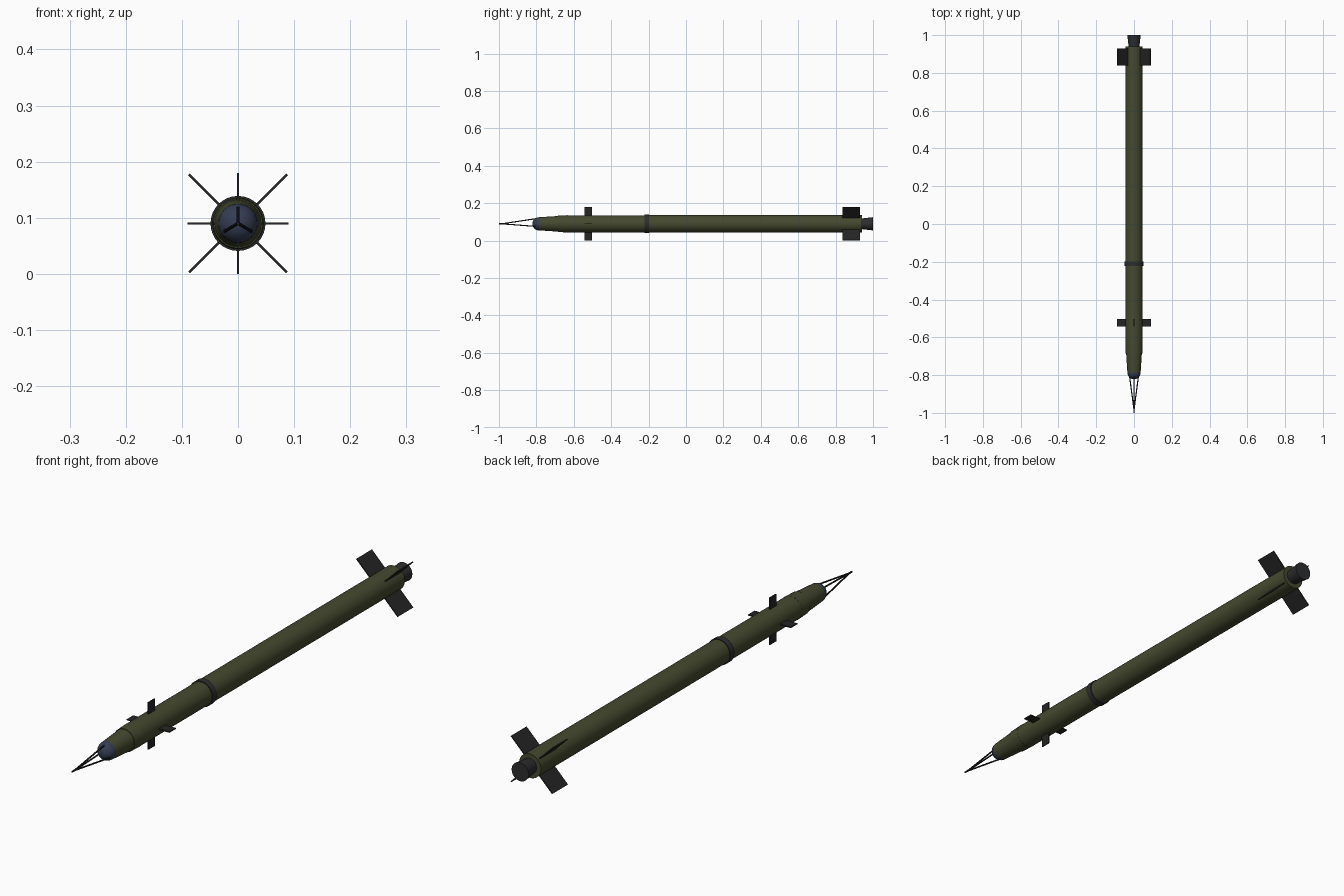
import bpy, bmesh, math
from mathutils import Vector, Matrix

if "Cube" in bpy.data.objects:
    bpy.data.objects.remove(bpy.data.objects["Cube"])

AXIS_Z = 0.09


def mat(name, rgb):
    m = bpy.data.materials.new(name)
    m.diffuse_color = (*rgb, 1)
    m.use_nodes = True
    m.node_tree.nodes["Principled BSDF"].inputs["Base Color"].default_value = m.diffuse_color
    return m


OLIVE = mat("olive paint", (0.060, 0.066, 0.028))
BLACK = mat("black metal", (0.018, 0.018, 0.018))
GREY = mat("dark grey", (0.026, 0.027, 0.029))
GLASS = mat("blue glass", (0.035, 0.046, 0.085))


def finish(bm, name, material, smooth=True):
    bmesh.ops.recalc_face_normals(bm, faces=bm.faces)
    me = bpy.data.meshes.new(name)
    bm.to_mesh(me)
    bm.free()
    me.materials.append(material)
    ob = bpy.data.objects.new(name, me)
    bpy.context.collection.objects.link(ob)
    if smooth:
        bpy.ops.object.select_all(action='DESELECT')
        ob.select_set(True)
        bpy.context.view_layer.objects.active = ob
        bpy.ops.object.shade_smooth_by_angle(angle=math.radians(30))
    return ob


def lathe(name, profile, material, sides=32):
    """Revolve (y, radius) points around the long axis."""
    bm = bmesh.new()
    vs = [bm.verts.new((r, y, AXIS_Z)) for y, r in profile]
    es = [bm.edges.new(p) for p in zip(vs, vs[1:])]
    bmesh.ops.spin(bm, geom=vs + es, cent=(0, 0, AXIS_Z), axis=(0, 1, 0),
                   angle=math.tau, steps=sides)
    bmesh.ops.remove_doubles(bm, verts=bm.verts, dist=1e-5)
    return finish(bm, name, material)


def fin(name, angle, y0, y1, r0, r1, thick, material):
    bm = bmesh.new()
    m = (Matrix.Translation((0, (y0 + y1) / 2, AXIS_Z)) @ Matrix.Rotation(angle, 4, 'Y')
         @ Matrix.Translation(((r0 + r1) / 2, 0, 0))
         @ Matrix.Diagonal((r1 - r0, y1 - y0, thick, 1)))
    bmesh.ops.create_cube(bm, size=1, matrix=m)
    return finish(bm, name, material, False)


def rod(name, a, b, ra, rb, material):
    a, b = Vector(a), Vector(b)
    bm = bmesh.new()
    m = Matrix.Translation((a + b) / 2) @ (b - a).to_track_quat('Z', 'Y').to_matrix().to_4x4()
    bmesh.ops.create_cone(bm, cap_ends=True, segments=8, radius1=ra, radius2=rb,
                          depth=(b - a).length, matrix=m)
    return finish(bm, name, material)


# Body sections
lathe("main_tube", [(-0.21, 0), (-0.21, 0.046), (0.94, 0.046), (0.94, 0)], OLIVE)
lathe("forward_tube", [(-0.636, 0), (-0.636, 0.0455), (-0.21, 0.0455), (-0.21, 0)], OLIVE)
lathe("front_collar", [(-0.685, 0), (-0.685, 0.044), (-0.634, 0.046), (-0.634, 0)], OLIVE)
lathe("nose_cone", [(-0.787, 0), (-0.787, 0.035), (-0.68, 0.042), (-0.68, 0)], OLIVE)
lathe("joint_ring", [(-0.222, 0.04), (-0.222, 0.049), (-0.198, 0.049), (-0.198, 0.04)], GREY)

# Glass dome at the nose
lathe("nose_dome", [(-0.787 - 0.035 * math.cos(t), 0.035 * math.sin(t))
                    for t in [i * math.pi / 16 for i in range(9)]], GLASS)

# Tail nozzle
lathe("tail_nozzle", [(0.935, 0), (0.935, 0.028), (1.0, 0.0355), (1.0, 0)], GREY)

# Tripod spike ahead of the dome
for i in range(3):
    a = math.pi / 2 + i * math.tau / 3
    rod(f"spike_strut_{i + 1}",
        (0.028 * math.cos(a), -0.80, AXIS_Z + 0.028 * math.sin(a)),
        (0, -0.985, AXIS_Z), 0.003, 0.003, BLACK)
rod("spike_tip", (0, -0.97, AXIS_Z), (0, -1.0, AXIS_Z), 0.004, 0.003, BLACK)

# Small front fins upright, large tail fins on the diagonals
for i in range(4):
    a = i * math.pi / 2
    fin(f"front_fin_{i + 1}", a, -0.542, -0.503, 0.03, 0.09, 0.004, BLACK)
    fin(f"tail_fin_{i + 1}", a + math.pi / 4, 0.838, 0.930, 0.03, 0.1235, 0.004, BLACK)
